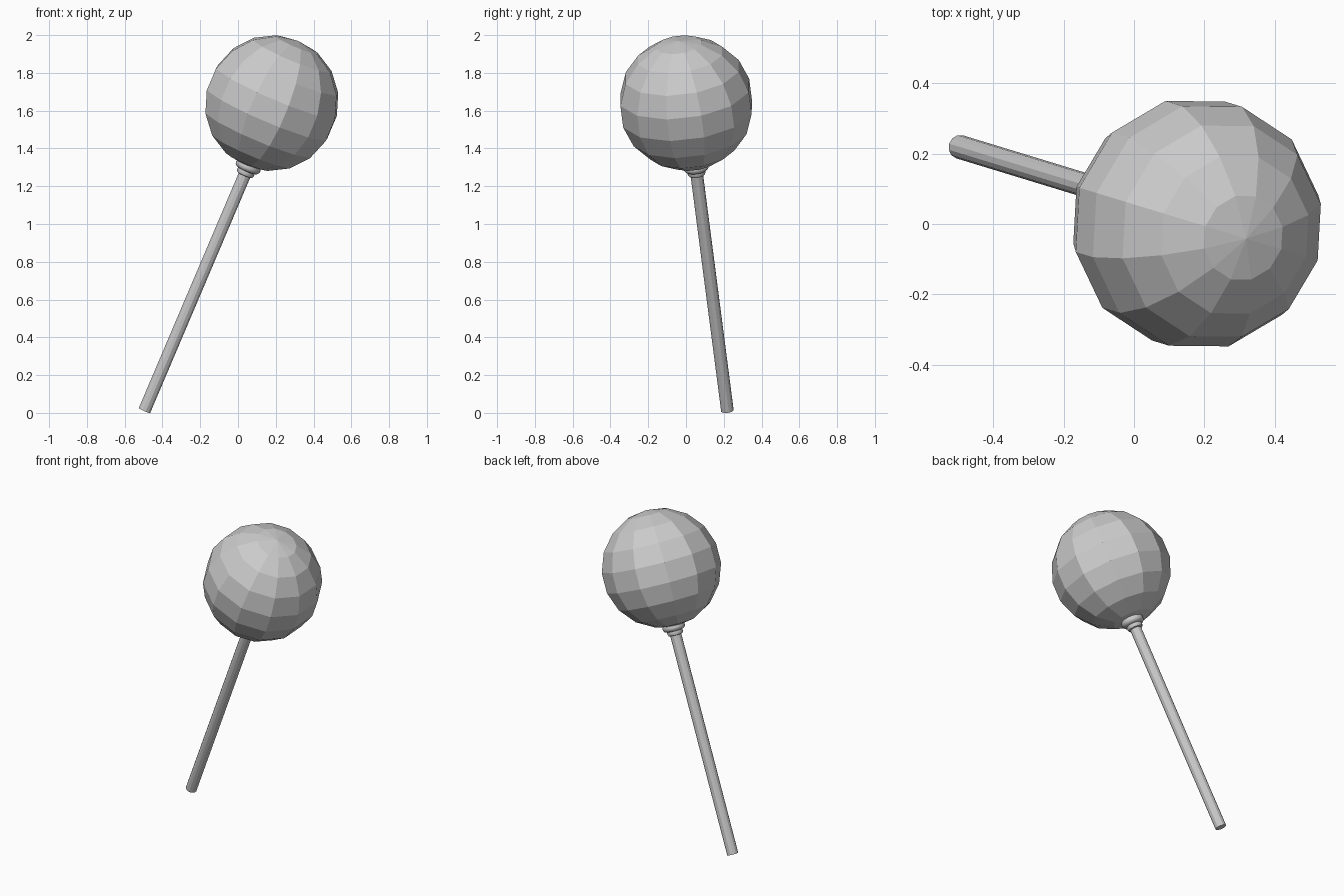
import bpy, bmesh, math
from mathutils import Matrix, Vector

if "Cube" in bpy.data.objects:
    bpy.data.objects.remove(bpy.data.objects["Cube"])

foot = Vector((-0.495, 0.219, 0.013))     # centre of the stick's lower end
neck = Vector((0.036, 0.057, 1.262))      # where the stick meets the collar
ball_centre = Vector((0.179, 0.001, 1.64))
R = 0.36

# Frame along the stick, with local x lying in the plane of the tilt
axis = (neck - foot).normalized()
side = Vector((0, 0, 1)).cross(axis).normalized()
tilt = Matrix((side.cross(axis), side, axis)).transposed().to_4x4()


def lathe(name, profile, segments, origin, smooth):
    """Revolve (radius, height) points about the tilted axis."""
    bm = bmesh.new()
    rings = []
    for r, h in profile:
        if r == 0:
            rings.append([bm.verts.new((0, 0, h))] * segments)
        else:
            rings.append([bm.verts.new((r * math.cos(2 * math.pi * i / segments),
                                        r * math.sin(2 * math.pi * i / segments), h))
                          for i in range(segments)])
    for a, b in zip(rings, rings[1:]):
        for i in range(segments):
            j = (i + 1) % segments
            bm.faces.new(list(dict.fromkeys((a[i], a[j], b[j], b[i]))))
    bmesh.ops.recalc_face_normals(bm, faces=bm.faces)
    mesh = bpy.data.meshes.new(name)
    bm.to_mesh(mesh)
    bm.free()
    obj = bpy.data.objects.new(name, mesh)
    obj.matrix_world = Matrix.Translation(origin) @ tilt
    bpy.context.collection.objects.link(obj)
    if smooth:
        bpy.ops.object.select_all(action='DESELECT')
        obj.select_set(True)
        bpy.context.view_layer.objects.active = obj
        bpy.ops.object.shade_smooth_by_angle(angle=math.radians(35))
    return obj


# Faceted candy ball: 12 segments, 9 rings
ball = [(0 if k in (0, 9) else R * math.sin(math.radians(20 * k)),
         -R * math.cos(math.radians(20 * k))) for k in range(10)]
lathe("candy_ball", ball, 12, ball_centre, False)

# Stick, running a little way into the ball
length = (neck - foot).length + 0.08
lathe("stick", [(0, 0), (0.034, 0), (0.034, length), (0, length)], 12, foot, False)

# Stepped collar where the ball meets the stick
collar = [(0.03, 0.0), (0.044, 0.004), (0.049, 0.016), (0.047, 0.028),
          (0.060, 0.032), (0.068, 0.042), (0.070, 0.054), (0.066, 0.066),
          (0.066, 0.095)]
lathe("collar", collar, 16, neck - axis * 0.005, True)
